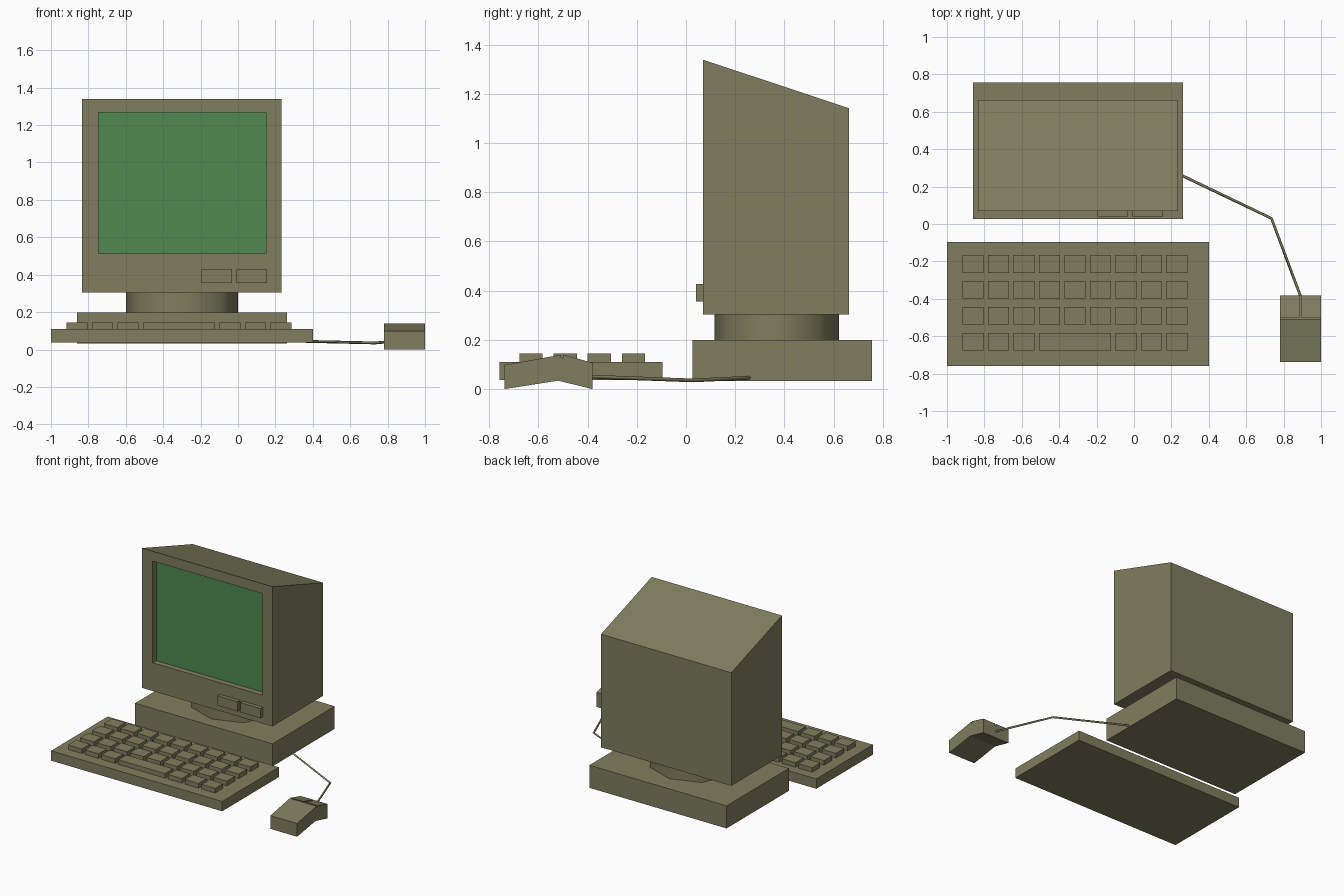
import bpy, bmesh, math

if "Cube" in bpy.data.objects:
    bpy.data.objects.remove(bpy.data.objects["Cube"])


def material(name, rgb):
    m = bpy.data.materials.new(name)
    m.diffuse_color = (*rgb, 1)
    m.use_nodes = True
    m.node_tree.nodes["Principled BSDF"].inputs["Base Color"].default_value = m.diffuse_color
    return m


OLIVE = material("olive_plastic", (0.216, 0.208, 0.112))
GREEN = material("green_screen", (0.082, 0.255, 0.085))


def finish(bm, name, mats=(OLIVE,)):
    bmesh.ops.recalc_face_normals(bm, faces=bm.faces)
    me = bpy.data.meshes.new(name)
    bm.to_mesh(me)
    bm.free()
    for m in mats:
        me.materials.append(m)
    ob = bpy.data.objects.new(name, me)
    bpy.context.collection.objects.link(ob)
    return ob


def add_prism(bm, profile, x0, x1):
    """Extrude a (y, z) side profile from x0 to x1."""
    f = bm.faces.new([bm.verts.new((x0, y, z)) for y, z in profile])
    ext = bmesh.ops.extrude_face_region(bm, geom=[f])["geom"]
    verts = [g for g in ext if isinstance(g, bmesh.types.BMVert)]
    bmesh.ops.translate(bm, verts=verts, vec=(x1 - x0, 0, 0))


def add_box(bm, x, y, z):
    add_prism(bm, [(y[0], z[0]), (y[1], z[0]), (y[1], z[1]), (y[0], z[1])], *x)


def box(name, x, y, z):
    bm = bmesh.new()
    add_box(bm, x, y, z)
    return finish(bm, name)


# System base
box("base_unit", (-0.862, 0.263), (0.027, 0.756), (0.032, 0.199))

# Monitor neck: stretched octagonal drum
bm = bmesh.new()
bmesh.ops.create_cone(bm, cap_ends=True, segments=8, radius1=1, radius2=1, depth=1)
for v in bm.verts:
    v.co = (v.co.x * 0.3 - 0.3, v.co.y * 0.254 + 0.369, 0.252 + v.co.z * 0.108)
neck = finish(bm, "monitor_neck")
bpy.context.view_layer.objects.active = neck
neck.select_set(True)
bpy.ops.object.shade_smooth_by_angle(angle=math.radians(60))

# Monitor case with a sloping top and a recessed screen
bm = bmesh.new()
add_prism(bm, [(0.069, 0.304), (0.662, 0.304), (0.662, 1.142), (0.069, 1.339)],
          -0.835, 0.233)
bmesh.ops.recalc_face_normals(bm, faces=bm.faces)
screen = min(bm.faces, key=lambda f: f.calc_center_median().y)
bmesh.ops.inset_individual(bm, faces=[screen], thickness=0.08)
for v in screen.verts:
    v.co.x = -0.747 if v.co.x < -0.3 else 0.151
    v.co.z = 0.513 if v.co.z < 0.8 else 1.266
bmesh.ops.inset_individual(bm, faces=[screen], thickness=0)
for v in screen.verts:
    v.co.y += 0.042
screen.material_index = 1
finish(bm, "monitor_case", (OLIVE, GREEN))

# Front knobs
for i, x in enumerate((-0.194, -0.007)):
    box(f"monitor_button_{i + 1}", (x, x + 0.163), (0.04, 0.07), (0.355, 0.427))

# Keyboard and keys
box("keyboard_body", (-1.0, 0.402), (-0.759, -0.096), (0.037, 0.11))
bm = bmesh.new()
PITCH, KEY = 0.1364, 0.112
for row in range(4):
    y = -0.261 - row * 0.1385
    for col in range(9):
        if row == 3 and col in (4, 5):
            continue
        x = -0.917 + col * PITCH
        wide = 2 * PITCH if row == 3 and col == 3 else 0   # space bar
        add_box(bm, (x, x + KEY + wide), (y, y + 0.094), (0.109, 0.144))
finish(bm, "keyboard_keys")

# Mouse body: bent profile, lowered under the buttons
bm = bmesh.new()
add_prism(bm, [(-0.737, 0.0), (-0.52, 0.034), (-0.381, 0.0), (-0.381, 0.092),
               (-0.498, 0.125), (-0.509, 0.128), (-0.509, 0.139), (-0.737, 0.098)],
          0.781, 1.0)
finish(bm, "mouse_body")

# Two mouse buttons with a gap between
for name, x0, x1 in (("left", 0.781, 0.885), ("right", 0.896, 1.0)):
    bm = bmesh.new()
    add_prism(bm, [(-0.381, 0.092), (-0.381, 0.107), (-0.5, 0.140), (-0.5, 0.1255)], x0, x1)
    finish(bm, f"mouse_button_{name}")

# Cable from base to mouse
cu = bpy.data.curves.new("mouse_cable", "CURVE")
cu.dimensions = "3D"
cu.bevel_depth = 0.0075
cu.bevel_resolution = 0
cu.use_fill_caps = True
sp = cu.splines.new("POLY")
path = [(0.255, 0.26, 0.046), (0.735, 0.03, 0.035), (0.89, -0.385, 0.05)]
sp.points.add(len(path) - 1)
for p, co in zip(sp.points, path):
    p.co = (*co, 1)
cu.materials.append(OLIVE)
bpy.context.collection.objects.link(bpy.data.objects.new("mouse_cable", cu))
